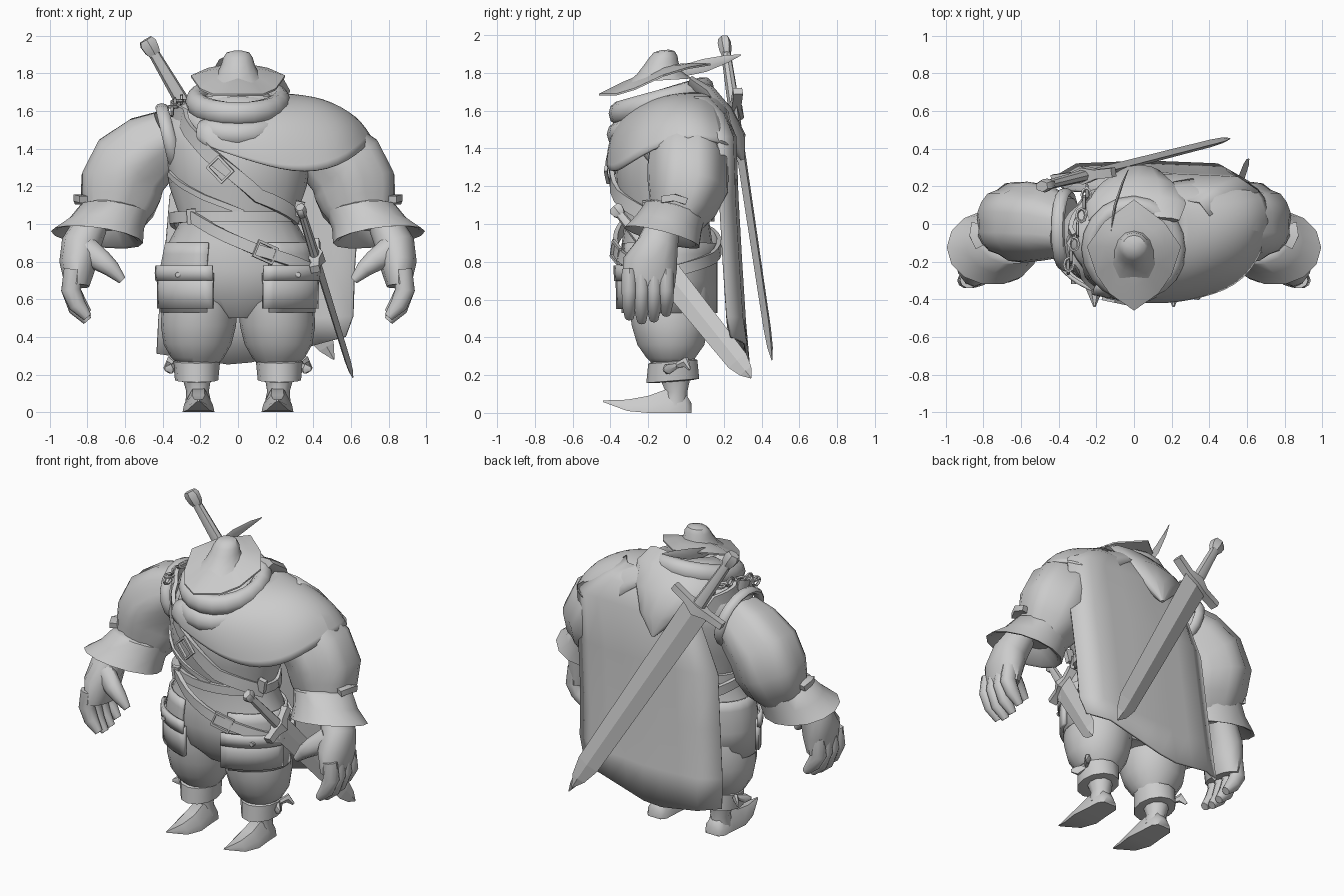
import bpy, bmesh, math
from mathutils import Vector as V

if "Cube" in bpy.data.objects:
    bpy.data.objects.remove(bpy.data.objects["Cube"])

grey = bpy.data.materials.new("plain_grey")
grey.diffuse_color = (0.6, 0.6, 0.6, 1)
grey.use_nodes = True
grey.node_tree.nodes["Principled BSDF"].inputs["Base Color"].default_value = grey.diffuse_color
objs = []
PI = math.pi


def skin(name, rings, closed=True, caps=True, loop=False, solid=0, smooth=0):
    """Bridge a list of point rings into a surface."""
    bm = bmesh.new()
    rows = [[bm.verts.new(p) for p in r] for r in rings]
    n = len(rows[0])
    for a, b in list(zip(rows, rows[1:])) + ([(rows[-1], rows[0])] if loop else []):
        for i in range(n if closed else n - 1):
            j = (i + 1) % n
            bm.faces.new((a[i], a[j], b[j], b[i]))
    if closed and caps and not loop:
        bm.faces.new(rows[0])
        bm.faces.new(rows[-1])
    bmesh.ops.recalc_face_normals(bm, faces=bm.faces)
    me = bpy.data.meshes.new(name)
    bm.to_mesh(me)
    bm.free()
    ob = bpy.data.objects.new(name, me)
    bpy.context.collection.objects.link(ob)
    me.materials.append(grey)
    if smooth:
        ob.modifiers.new("rounding", "SUBSURF").levels = smooth
        ob.modifiers["rounding"].render_levels = smooth
    if solid:
        m = ob.modifiers.new("thickness", "SOLIDIFY")
        m.thickness, m.offset = solid, 0
    objs.append(ob)
    return ob


def loft(name, rings, n=16, tilt=0):
    """Horizontal elliptical rings: (x, y, z, rx, ry), tilted front to back."""
    angs = [2 * PI * i / n for i in range(n)]
    return skin(name, [[(x + rx * math.cos(a), y + ry * math.sin(a), z + tilt * ry * math.sin(a)) for a in angs]
                       for x, y, z, rx, ry in rings])


def sweep(name, path, radii, n=8, up=(0, 1, 0), pleat=0, square=False, loop=False):
    """Elliptical section along a path; second radius lies along up."""
    P = [V(p) for p in path]
    out = []
    for i, p in enumerate(P):
        a = P[i - 1] if (i or loop) else P[0]
        b = P[(i + 1) % len(P)] if (loop or i + 1 < len(P)) else P[i]
        t = (b - a).normalized()
        v = V(up[i] if isinstance(up, list) else up)
        v = (v - v.dot(t) * t).normalized()
        u = v.cross(t)
        ra, rb = radii[i] if isinstance(radii, list) else radii
        ring = []
        for k in range(n):
            ang = 2 * PI * (k + (0.5 if square else 0)) / n
            f = (1 - (pleat if k % 4 == 0 else 0)) * (1.414 if square else 1)
            ring.append(p + u * ra * f * math.cos(ang) + v * rb * f * math.sin(ang))
        out.append(ring)
    return skin(name, out, loop=loop)


def ring_path(x, y, z, rx, ry, slope, n=20):
    return [(x + rx * math.cos(a), y + ry * math.sin(a), z + slope * math.sin(a)) for a in [2 * PI * i / n for i in range(n)]]


# Body: hips, waist and barrel chest (z, rx, ry, cy)
BODY = [(0.5, .16, .14, -.08), (0.6, .36, .22, -.09), (0.75, .40, .25, -.10), (0.9, .37, .24, -.10),
        (1.0, .315, .225, -.10), (1.07, .32, .23, -.10), (1.2, .365, .27, -.10), (1.4, .39, .29, -.09),
        (1.52, .40, .26, -.07), (1.62, .33, .2, -.06), (1.68, .2, .16, -.08)]
loft("body", [(0, cy, z, rx, ry) for z, rx, ry, cy in BODY], 24)


def on_body(deg, z, off=0.01, floor=0):
    h = max(z, floor)
    for (z0, *p), (z1, *q) in zip(BODY, BODY[1:]):
        if h <= z1:
            f = (h - z0) / (z1 - z0)
            rx, ry, cy = [a + (b - a) * f for a, b in zip(p, q)]
            break
    a = math.radians(deg)
    return V(((rx + off) * math.cos(a), cy + (ry + off) * math.sin(a), z))


def wrap(name, degs, zs, off, solid):
    """Panel around the hips, hanging straight below the widest point."""
    skin(name, [[on_body(a, z, off, .73) for a in degs] for z in zs], False, solid=solid)


def strap(name, keys, width, thick=.012, loop=False, off=.012, steps=5):
    """Flat band following (angle, height) keys around the body."""
    pts = []
    for (a, z), (b, w) in zip(keys, keys[1:]):
        pts += [on_body(a + (b - a) * i / steps, z + (w - z) * i / steps, off) for i in range(steps)]
    if not loop:
        pts.append(on_body(*keys[-1], off))
    ups = [V((p.x, p.y + .09, 0)) for p in pts]
    return sweep(name, pts, (width / 2, thick), 4, ups, square=True, loop=loop)


strap("waist_belt", [(0, 1.04), (180, 1.04), (360, 1.04)], .055, loop=True, steps=12)
strap("chest_strap", [(-180, 1.63), (-140, 1.58), (-112, 1.37), (-73, 1.15), (-20, 1.03)], .075, off=.02)
strap("back_strap", [(180, 1.63), (140, 1.58), (100, 1.35), (50, 1.1), (10, 1.03)], .07)
strap("low_belt", [(-135, 1.04), (-75, .86), (-32, .77), (0, .74), (60, .82), (120, .95), (180, 1.03), (225, 1.04)],
      .06, loop=True, off=.035)
strap("tunic_overlap", [(-165, 1.27), (-120, 1.14), (-85, 1.06)], .03, off=.002)
wrap("coat_skirt", [-66 + 12 * i for i in range(27)], (.9, .84, .78, .7, .53), .012, .015)


def buckle(name, deg, z, slant, off=.045, r=.055):
    p = on_body(deg, z, off)
    nrm = V((p.x * .7, p.y + .09, 0)).normalized()
    e1 = (nrm.cross(V((0, 0, 1))) * math.cos(slant) + V((0, 0, 1)) * math.sin(slant)) * r
    e2 = nrm.cross(e1) * .75
    sweep(name, [p + e1 + e2, p - e1 + e2, p - e1 - e2, p + e1 - e2], (.009, .009), 4, nrm, square=True, loop=True)


buckle("chest_buckle", -103, 1.29, .8)
buckle("low_buckle", -70, .85, .4)
for d, z, nm in ((-135, 1.04, "belt_tab"), (-25, 1.08, "hip_tab")):
    sweep(nm, [on_body(d, z - .04, .03), on_body(d, z + .04, .03)], (.025, .015), 4, square=True)

for s, tag in ((1, "left"), (-1, "right")):
    # Hip pocket wrapped around the side, with flap and stud
    span = [-90 + s * (18 + 8 * i) for i in range(9)]
    wrap(tag + "_pocket", span, (.55, .64, .74), .028, .025)
    wrap(tag + "_pocket_flap", span, (.7, .74, .78), .04, .02)
    st = on_body(-90 + s * 45, .73, .058)
    sweep(tag + "_stud", [st + V((0, .02, 0)), st - V((0, .006, 0))], (.014, .014), 8, (0, 0, 1))

    # Balloon trouser leg, gathered cuff and knot
    loft(tag + "_trouser_leg", [(s * .21, -.07, .25, .10, .10), (s * .215, -.08, .29, .14, .13),
         (s * .215, -.08, .36, .18, .18), (s * .21, -.085, .46, .2, .205), (s * .205, -.09, .56, .2, .215),
         (s * .19, -.09, .66, .185, .215), (s * .17, -.09, .78, .15, .2)], 18)
    loft(tag + "_leg_cuff", [(s * .22, -.07, .165, .085, .1), (s * .22, -.07, .17, .115, .14),
         (s * .22, -.07, .27, .125, .13), (s * .22, -.07, .285, .09, .1)], 12, .08)
    for k in (-1, 1):
        sweep(tag + "_knot_end", [(s * .33, -.05, .25), (s * .36, -.05 + k * .05, .25 + k * .02),
              (s * .39, -.05 + k * .07, .23)], [(.012, .015), (.02, .03), (.004, .01)], 6, (0, 0, 1))

    # Pointed boot
    loft(tag + "_boot_shaft", [(s * .21, -.06, .04, .07, .075), (s * .215, -.05, .11, .06, .06),
                               (s * .22, -.06, .2, .08, .09)], 10)
    foot = []
    for y, w, z0, z1 in ((.03, .045, 0, .05), (0, .07, 0, .1), (-.09, .075, 0, .13), (-.2, .085, 0, .09),
                         (-.31, .06, .01, .07), (-.44, .006, .058, .066)):
        zm = z0 + (z1 - z0) * .45
        foot.append([(s * .21 + w * k, y, z) for k, z in ((-1, z0), (-.9, zm), (-.4, z1), (.4, z1), (.9, zm), (1, z0))])
    skin(tag + "_boot_foot", foot)

    # Pleated sleeve with armhole band
    sweep(tag + "_sleeve", [(s * .36, -.02, 1.46), (s * .46, 0, 1.4), (s * .57, .01, 1.31), (s * .62, .01, 1.2),
          (s * .64, -.02, 1.1), (s * .67, -.06, 1.0)],
          [(.16, .16), (.2, .195), (.225, .215), (.228, .215), (.205, .185), (.15, .13)], 24, pleat=.07)
    sweep(tag + "_armhole_band", [(s * (.365 + .04 * math.cos(a)), -.03 + .2 * math.sin(a), 1.45 + .17 * math.cos(a))
          for a in [i * PI / 8 for i in range(16)]], (.022, .035), 8, (1, 0, 0), loop=True)

    # Flared cuff, hollow underneath, with a buckled tab
    cuff = []
    for x, y, z, rx, ry in ((.655, -.05, 1.09, .14, .13), (.655, -.055, 1.075, .185, .16), (.7, -.09, 1.0, .2, .175),
                            (.75, -.125, .93, .245, .2), (.75, -.125, .935, .22, .18), (.73, -.1, 1.0, .13, .12)):
        cuff.append([(s * (x + rx * math.cos(a)), y + ry * math.sin(a), z - .26 * ry * math.sin(a) + .13 * rx * math.cos(a))
                     for a in [PI * i / 7 for i in range(14)]])
    skin(tag + "_cuff", cuff)
    sweep(tag + "_cuff_buckle", [(s * .82, -.12, 1.13), (s * .85, -.06, 1.14), (s * .84, 0, 1.12)], (.025, .018), 4,
          (0, 0, 1), square=True)

    # Curled hand
    sweep(tag + "_palm", [(s * .78, -.12, 1.0), (s * .835, -.15, .89), (s * .85, -.19, .79), (s * .855, -.2, .67)],
          [(.09, .09), (.105, .11), (.1, .145), (.065, .14)], 12)
    for i, y in enumerate((-.3, -.235, -.17, -.105)):
        d = (.02, 0, .01, .04)[i]
        sweep(tag + "_finger", [(s * .875, y, .76), (s * .888, y, .65), (s * .855, y, .55 + d), (s * .8, y, .485 + d)],
              [(.05, .042), (.052, .043), (.046, .04), (.025, .024)], 10)
    sweep(tag + "_thumb", [(s * .81, -.22, .86), (s * .72, -.26, .8), (s * .67, -.27, .76), (s * .615, -.27, .7)],
          [(.075, .055), (.058, .05), (.045, .042), (.022, .022)], 10)

# Head, wrapped scarf and hanging hood
loft("head", [(0, -.14, 1.5, .15, .15), (0, -.14, 1.6, .2, .19), (0, -.13, 1.66, .2, .18), (0, -.11, 1.71, .13, .12)], 18, .2)
loft("scarf_base", [(0, -.13, 1.44, .15, .2), (0, -.13, 1.5, .24, .25), (0, -.13, 1.6, .25, .25), (0, -.13, 1.66, .22, .2)], 20, .3)
sweep("scarf_upper_fold", ring_path(0, -.13, 1.65, .225, .225, .065), (.055, .065), 10, (0, 0, 1), loop=True)
sweep("scarf_lower_fold", ring_path(0, -.13, 1.56, .22, .225, .085), (.065, .07), 10, (0, 0, 1), loop=True)
sweep("hanging_hood", [(.0, .02, 1.71), (.01, .11, 1.67), (.02, .19, 1.57), (.03, .26, 1.45), (.03, .3, 1.34)],
      [(.25, .05), (.27, .06), (.22, .07), (.12, .06), (.01, .01)], 12, (0, 1, 0))

# Shoulder drape on the left side
skin("shoulder_drape", [
    [(-.2, -.3, 1.56), (.05, -.33, 1.58), (.18, -.24, 1.64), (.24, -.1, 1.68), (.24, .04, 1.69), (.18, .13, 1.69), (.05, .18, 1.68)],
    [(-.22, -.36, 1.52), (.08, -.4, 1.49), (.34, -.32, 1.55), (.44, -.16, 1.66), (.46, 0, 1.68), (.44, .14, 1.64), (.2, .22, 1.6)],
    [(-.22, -.37, 1.47), (.1, -.43, 1.37), (.36, -.37, 1.4), (.58, -.26, 1.5), (.65, -.03, 1.59), (.63, .19, 1.54), (.35, .24, 1.48)],
    [(-.22, -.37, 1.43), (.1, -.43, 1.32), (.36, -.39, 1.26), (.59, -.31, 1.32), (.73, -.05, 1.47), (.7, .22, 1.43), (.4, .26, 1.38)]],
     False, solid=.015, smooth=2)

# Cape: each row gives height, left and right edges, depth, hem drop
cape = []
for z, x0, x1, y, sag in ((1.67, -.02, .4, .13, 0), (1.58, -.1, .52, .21, 0), (1.46, -.22, .66, .26, 0), (1.15, -.36, .65, .27, 0),
                          (.8, -.39, .62, .29, 0), (.5, -.42, .61, .31, .02), (.34, -.43, .57, .33, .12)):
    cape.append([(x0 + (x1 - x0) * t, y - (.07 if t in (0, 1) else 0) - .02 * abs(2 * t - 1),
                  z - sag * (1 - abs(t - .43) / .57) + sag * .5 * t) for t in [i / 8 for i in range(9)]])
skin("cape", cape, False, solid=.015)

# Hat: pointed upturned brim and dented crown
brim = []
for f, lift in ((.3, .05), (.65, .03), (1, 0), (1, -.01), (.3, .02)):
    brim.append([(x * f, -.12 + y * f, 1.775 + (z - 1.775) * f + lift) for x, y, z in (
        (0, -.34, 1.69), (.13, -.25, 1.69), (.2, -.15, 1.72), (.25, 0, 1.79), (.16, .13, 1.83), (0, .25, 1.85),
        (-.16, .13, 1.83), (-.25, 0, 1.79), (-.2, -.15, 1.72), (-.13, -.25, 1.69))])
skin("hat_brim", brim)
loft("hat_crown", [(0, -.14, 1.76, .15, .17), (0, -.14, 1.8, .11, .12), (0, -.13, 1.85, .088, .09), (0, -.12, 1.885, .078, .075),
                   (0, -.115, 1.912, .06, .055), (0, -.11, 1.922, .02, .02)], 12, .06)
sweep("hat_feather", [(-.13, -.14, 1.79), (-.12, -.02, 1.81), (-.1, .1, 1.84), (-.06, .22, 1.875), (-.03, .29, 1.895)],
      [(.008, .01), (.008, .03), (.008, .035), (.006, .02), (.002, .003)], 4, (0, -.2, 1))


def weapon(name, pommel, tip, wide, guard_t, grip, half_w, half_t, half_g):
    """Pommel, grip, cross guard and diamond blade along one line."""
    a, b, w = V(pommel), V(tip), V(wide)
    d = (b - a).normalized()
    w = (w - w.dot(d) * d).normalized()
    g = a.lerp(b, guard_t)
    sweep(name + "_grip", [a, g], [(grip * .8, grip * .9), (grip * 1.1, grip * 1.4)], 8, w)
    sweep(name + "_pommel", [a, a.lerp(b, .012), a.lerp(b, .035), a.lerp(b, .05)], [(grip, grip * 1.3),
          (grip * 1.2, grip * 1.7), (grip * 1.1, grip * 1.5), (grip * .8, grip)], 6, w)
    sweep(name + "_guard", [g + w * half_g * k - d * .02 * abs(k) for k in (-1, -.4, 0, .4, 1)], [(.02, .025), (.022, .025),
          (.035, .045), (.022, .025), (.02, .025)], 4, w.cross(d), square=True)
    blade = sweep(name + "_blade", [g, a.lerp(b, .9), a.lerp(b, .96), b], [(half_t, half_w), (half_t * .8, half_w * .8),
                  (half_t * .6, half_w * .5), (.003, .004)], 4, w)
    objs.remove(blade)


weapon("great_sword", (-.49, .2, 1.98), (.51, .455, .28), (.86, .1, .5), .23, .03, .09, .025, .19)
weapon("hip_blade", (.33, -.38, 1.09), (.61, .345, .185), (0, .78, .62), .3, .025, .075, .02, .12)

# Chain across the right shoulder
for i in range(9):
    t = PI * i / 8
    c = V((-.3 + .05 * math.cos(t), -.03 + .2 * math.cos(t), 1.6 + .06 * math.sin(t)))
    e1, e2 = V((0, .035, 0)), (V((.024, 0, 0)) if i % 2 else V((0, 0, .024)))
    sweep("chain_link", [c + e1 * math.cos(k * PI / 4) + e2 * math.sin(k * PI / 4) for k in range(8)],
          (.009, .009), 5, e1.cross(e2), loop=True)

# Smooth shading with crisp creases; blades stay faceted
for o in objs:
    o.select_set(True)
bpy.context.view_layer.objects.active = objs[0]
bpy.ops.object.shade_smooth_by_angle(angle=math.radians(42))
